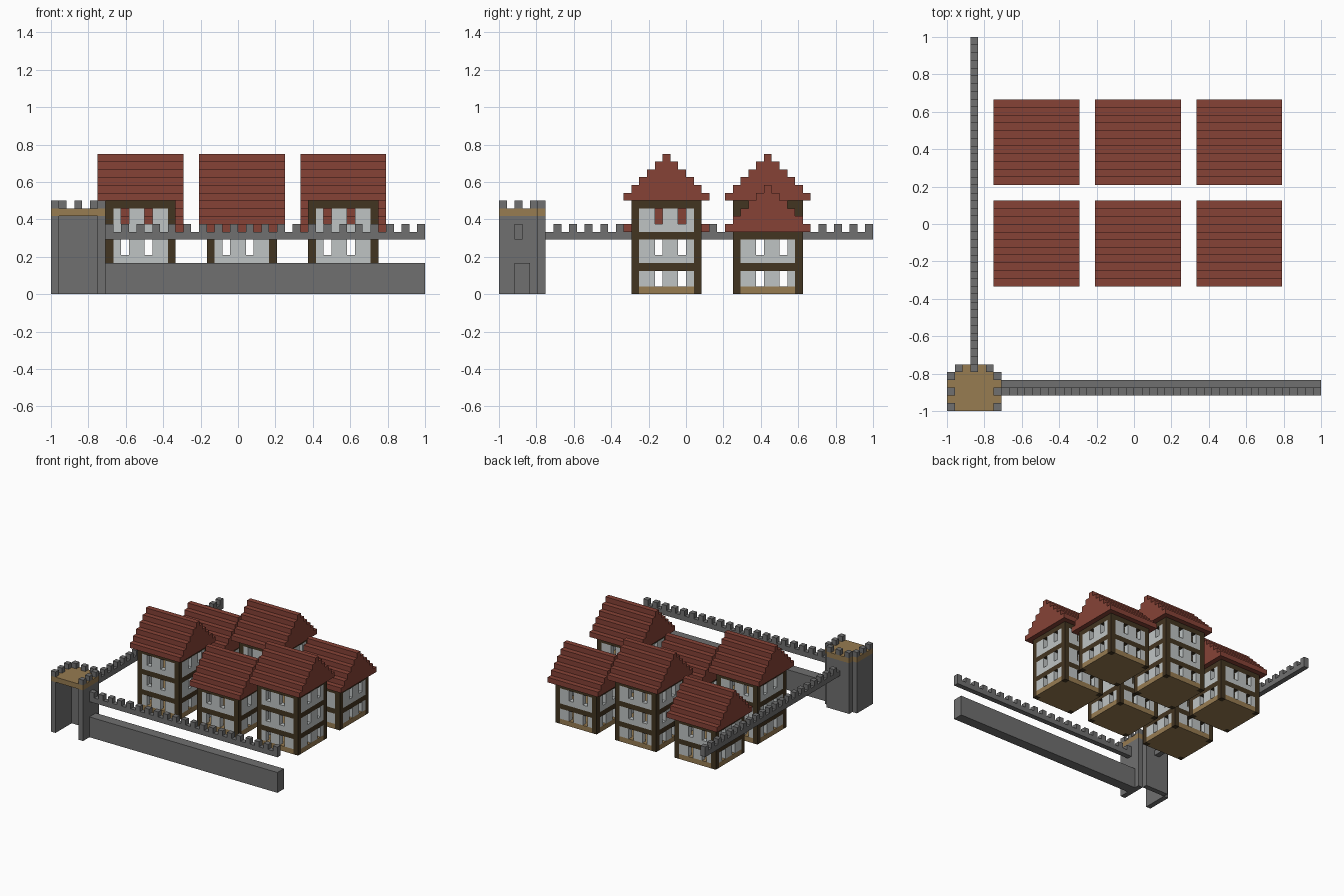
import bpy
import bmesh

if "Cube" in bpy.data.objects:
    bpy.data.objects.remove(bpy.data.objects["Cube"], do_unlink=True)

U = 1 / 24  # edge of one block; positions below are counted in blocks


def material(name, rgb):
    m = bpy.data.materials.new(name)
    m.use_nodes = True
    m.diffuse_color = (*rgb, 1)
    m.node_tree.nodes["Principled BSDF"].inputs["Base Color"].default_value = (*rgb, 1)
    return m


STONE = material("grey stone", (0.16, 0.16, 0.16))
PLANK = material("tan planks", (0.31, 0.2, 0.083))
TIMBER = material("dark timber", (0.055, 0.035, 0.015))
PLASTER = material("pale plaster", (0.52, 0.55, 0.55))
TILE = material("red tiles", (0.24, 0.055, 0.037))


def place(x, y, z):
    return (x * U - 1, y * U - 1, z * U)


def finish(bm, name, mat):
    bmesh.ops.recalc_face_normals(bm, faces=bm.faces)
    me = bpy.data.meshes.new(name)
    bm.to_mesh(me)
    bm.free()
    me.materials.append(mat)
    bpy.context.scene.collection.objects.link(bpy.data.objects.new(name, me))


def boxes(name, mat, parts):
    """One object from boxes given as (x0, y0, z0, x1, y1, z1)."""
    bm = bmesh.new()
    for p in parts:
        lo, hi = place(*p[:3]), place(*p[3:])
        for v in bmesh.ops.create_cube(bm, size=1)["verts"]:
            v.co = [a if c < 0 else b for a, b, c in zip(lo, hi, v.co)]
    finish(bm, name, mat)


def roof(name, x, y, z):
    """Stepped gable with its ridge along x."""
    right = []
    for i in range(6):
        right += [(5.5 - i, i), (5.5 - i, i + 1)]
    outline = right + [(-a, b) for a, b in reversed(right)]
    bm = bmesh.new()
    face = bm.faces.new([bm.verts.new(place(x - 1, y + 4.5 + a, z + b)) for a, b in outline])
    ext = bmesh.ops.extrude_face_region(bm, geom=[face])["geom"]
    for v in ext:
        if isinstance(v, bmesh.types.BMVert):
            v.co.x += 11 * U
    finish(bm, name, TILE)


def panel_pieces(z, holes, base):
    """Spans (a0, a1, z0, z1) of one storey's wall around its windows."""
    spans = [] if base else [(1, 8, z, z + 1)]
    start = 1
    for h in holes + [8]:
        spans.append((start, h, z + 1, z + 3))
        start = h + 1
    return spans


def house(label, x, y, storeys):
    top = storeys * 4
    posts, floors, walls = [], [], []
    for a in (0, 8):
        for b in (0, 8):
            posts.append((x + a, y + b, 0, x + a + 1, y + b + 1, top))
    # Ground floor reaches the outer faces between the posts
    floors.append((x + 1, y, 0, x + 8, y + 9, 1))
    for a in (0, 8):
        floors.append((x + a, y + 1, 0, x + a + 1, y + 8, 1))
    for s in range(storeys):
        z = s * 4
        # Beams around the storey and the floor above
        for a in (0, 8):
            posts.append((x + 1, y + a, z + 3, x + 8, y + a + 1, z + 4))
            posts.append((x + a, y + 1, z + 3, x + a + 1, y + 8, z + 4))
        floors.append((x + 1, y + 1, z + 3, x + 8, y + 8, z + 4))
        # Plaster panels with open windows
        for a in (0, 8):
            for c, d, e, f in panel_pieces(z, [2, 5], s == 0):
                walls.append((x + c, y + a, e, x + d, y + a + 1, f))
            for c, d, e, f in panel_pieces(z, [3, 6], s == 0):
                walls.append((x + a, y + c, e, x + a + 1, y + d, f))
    boxes(label + "_timber_frame", TIMBER, posts)
    boxes(label + "_floors", PLANK, floors)
    boxes(label + "_plaster_walls", PLASTER, walls)
    roof(label + "_roof", x, y, top)


# Six houses, alternating three and two storeys
for row, y in (("front", 17), ("back", 30)):
    for col, (side, x) in enumerate((("right", 7), ("middle", 20), ("left", 33))):
        tall = (col % 2 == 0) == (row == "front")
        house(f"{row}_{side}_house", x, y, 3 if tall else 2)

# Town walls: a low base and raised battlements
boxes("front_wall_base", STONE, [(7, 2, 0, 48, 4, 4)])
boxes("front_battlement", STONE, [(7, 2, 7, 48, 3, 8)]
      + [(i, 2, 8, i + 1, 3, 9) for i in range(7, 48, 2)])
boxes("side_battlement", STONE, [(3, 6, 7, 4, 48, 8)]
      + [(3, i, 8, 4, i + 1, 9) for i in range(7, 48, 2)])

# Corner tower, open at the front, with a plank deck and merlons
boxes("tower_walls", STONE, [(0, 0, 0, 1, 5, 10), (6, 0, 0, 7, 5, 10), (1, 5, 0, 6, 6, 10)])
boxes("tower_deck", PLANK, [(0, 0, 10, 7, 5, 11), (1, 5, 10, 6, 6, 11)])
boxes("tower_merlons", STONE,
      [(a, b, 11, a + 1, b + 1, 12) for a in (0, 6) for b in (0, 2, 4)]
      + [(a, 5, 11, a + 1, 6, 12) for a in (1, 3, 5)])
